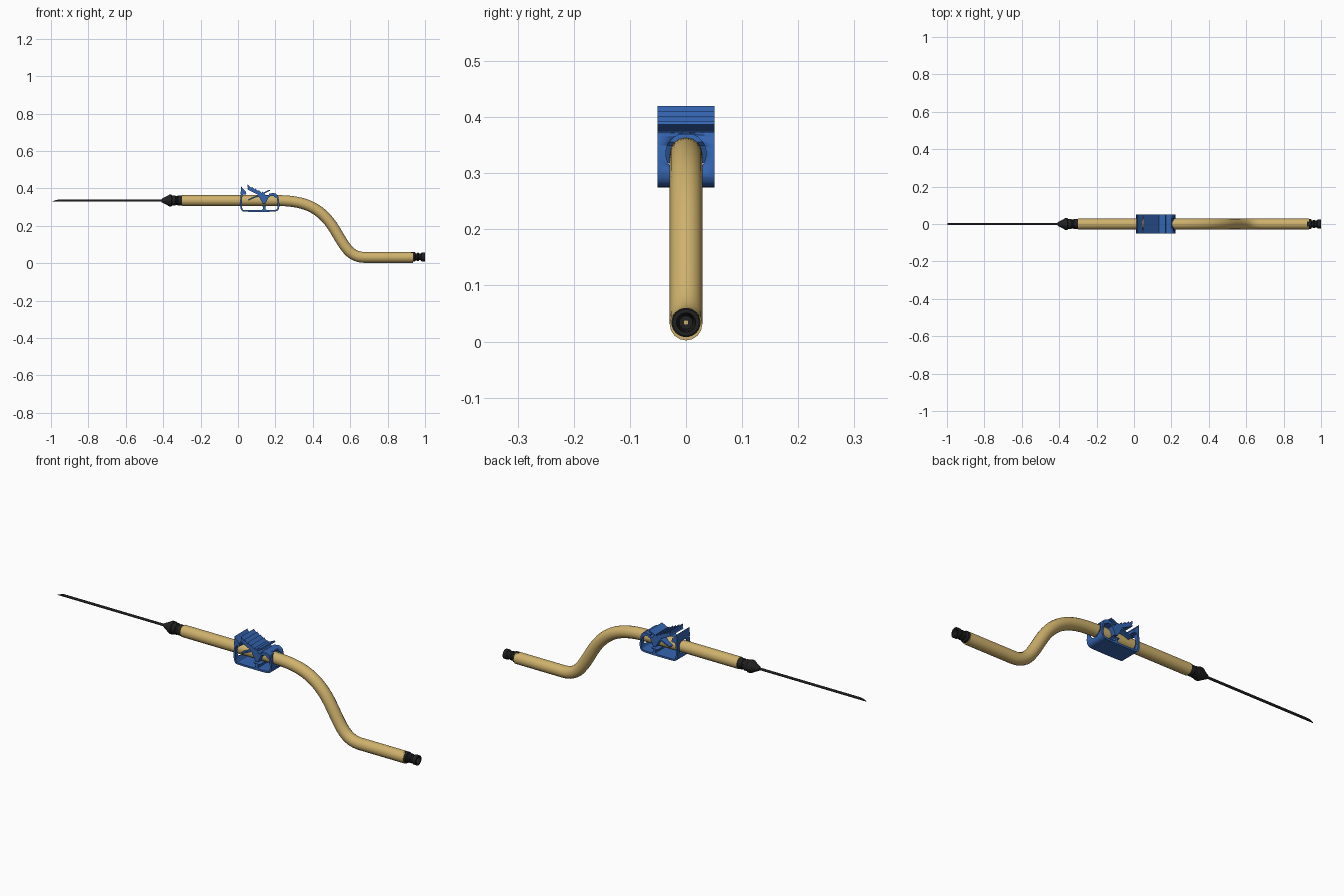
import bpy, bmesh, math
from mathutils import Vector

if "Cube" in bpy.data.objects:
    bpy.data.objects.remove(bpy.data.objects["Cube"])


def material(name, rgb):
    m = bpy.data.materials.new(name)
    m.diffuse_color = (*rgb, 1)
    m.use_nodes = True
    m.node_tree.nodes["Principled BSDF"].inputs["Base Color"].default_value = m.diffuse_color
    return m


GOLD = material("amber_rubber", (0.62, 0.44, 0.15))
BLUE = material("blue_plastic", (0.035, 0.13, 0.44))
BLACK = material("black_plastic", (0.015, 0.015, 0.016))
ZT, ZL = 0.335, 0.031      # upper and lower tube centre heights


def finish(name, bm, mat, angle=35):
    bmesh.ops.remove_doubles(bm, verts=bm.verts, dist=1e-5)
    bmesh.ops.recalc_face_normals(bm, faces=bm.faces)
    me = bpy.data.meshes.new(name)
    bm.to_mesh(me)
    bm.free()
    ob = bpy.data.objects.new(name, me)
    bpy.context.collection.objects.link(ob)
    me.materials.append(mat)
    activate(ob)
    bpy.ops.object.shade_smooth_by_angle(angle=math.radians(angle))
    return ob


def activate(ob):
    bpy.ops.object.select_all(action='DESELECT')
    ob.select_set(True)
    bpy.context.view_layer.objects.active = ob


def lathe(name, prof, z, mat, n=32):
    """Revolve (x, radius) pairs about a line parallel to x."""
    bm = bmesh.new()
    rings = [[bm.verts.new((x, r * math.cos(2 * math.pi * i / n),
                            z + r * math.sin(2 * math.pi * i / n)))
              for i in range(n)] for x, r in prof]
    for a, b in zip(rings, rings[1:]):
        for i in range(n):
            j = (i + 1) % n
            bm.faces.new((a[i], a[j], b[j], b[i]))
    return finish(name, bm, mat)


def extrude(name, outline, half, mat=BLUE):
    """Extrude an x/z outline across y."""
    bm = bmesh.new()
    f = bm.faces.new([bm.verts.new((x, -half, z)) for x, z in outline])
    ext = bmesh.ops.extrude_face_region(bm, geom=[f])
    vs = [g for g in ext['geom'] if isinstance(g, bmesh.types.BMVert)]
    bmesh.ops.translate(bm, verts=vs, vec=(0, 2 * half, 0))
    return finish(name, bm, mat)


def ribbon(path, t, rounds=2):
    """Outline of a strip of thickness t along a corner-rounded path."""
    p = [Vector(v) for v in path]
    for _ in range(rounds):
        q = [p[0]]
        for a, b in zip(p, p[1:]):
            q += [a.lerp(b, 0.25), a.lerp(b, 0.75)]
        p = q + [p[-1]]
    left, right = [], []
    for i, v in enumerate(p):
        d = (p[min(i + 1, len(p) - 1)] - p[max(i - 1, 0)]).normalized()
        n = Vector((-d.y, d.x)) * t / 2
        left.append(v + n)
        right.append(v - n)
    return left + right[::-1]


# Bent rubber tube
cu = bpy.data.curves.new("tube", 'CURVE')
cu.dimensions = '3D'
cu.bevel_depth = 0.029
cu.bevel_resolution = 6
cu.resolution_u = 16
cu.use_fill_caps = True
sp = cu.splines.new('BEZIER')
path = [((-0.40, ZT), (-0.30, ZT), (-0.15, ZT)),
        ((0.05, ZT), (0.20, ZT), (0.34, ZT)),
        ((0.44, 0.31), (0.52, 0.175), (0.575, 0.082)),
        ((0.60, ZL), (0.68, ZL), (0.75, ZL)),
        ((0.85, ZL), (0.935, ZL), (0.95, ZL))]
sp.bezier_points.add(len(path) - 1)
for bp, (l, c, r) in zip(sp.bezier_points, path):
    bp.handle_left_type = bp.handle_right_type = 'FREE'
    bp.handle_left, bp.co, bp.handle_right = [(x, 0, z) for x, z in (l, c, r)]
tube = bpy.data.objects.new("tube", cu)
bpy.context.collection.objects.link(tube)
cu.materials.append(GOLD)
activate(tube)
bpy.ops.object.convert(target='MESH')
bpy.ops.object.shade_smooth_by_angle(angle=math.radians(35))

# Needle hub with collar and cone
lathe("needle_hub", [(-0.295, 0), (-0.295, 0.026), (-0.322, 0.026), (-0.325, 0.023),
                     (-0.332, 0.023), (-0.335, 0.027), (-0.352, 0.027), (-0.355, 0.031),
                     (-0.368, 0.031), (-0.385, 0.021), (-0.403, 0.012),
                     (-0.41, 0.008), (-0.41, 0)], ZT, BLACK)

# Needle with a bevelled tip
needle = lathe("needle", [(-0.40, 0), (-0.40, 0.006), (-0.99, 0.006), (-0.99, 0)],
               ZT, BLACK, 16)
for v in needle.data.vertices:
    if v.co.x < -0.9:
        v.co.x = -0.98 + (v.co.z - ZT) / 0.006 * 0.02

# Connector at the lower end, with recess and inner bore
ZC = 0.034
lathe("end_connector", [(0.925, 0), (0.925, 0.026), (0.946, 0.026), (0.95, 0.019),
                        (0.956, 0.019), (0.959, 0.022), (0.966, 0.022), (0.969, 0.018),
                        (0.976, 0.018), (0.982, 0.024), (1.0, 0.024), (1.0, 0.017),
                        (0.96, 0.012), (0.96, 0)], ZC, BLACK)
lathe("connector_bore", [(0.955, 0), (0.955, 0.004), (0.962, 0.004), (0.962, 0)],
      ZC, GOLD, 16)

# Clamp frame: catch, front wall, floor and rounded hinge end
W = 0.051
frame = extrude("clamp_frame", ribbon([
    (0.044, 0.372), (0.024, 0.376), (0.016, 0.350), (0.016, 0.282), (0.045, 0.279),
    (0.19, 0.279), (0.217, 0.285), (0.216, 0.335), (0.205, 0.372), (0.165, 0.368)],
    0.009), W)
cutter = lathe("tube_hole_cutter", [(-0.05, 0), (-0.05, 0.036), (0.3, 0.036), (0.3, 0)],
               ZT, BLUE)
cutter.hide_render = True
mod = frame.modifiers.new("tube_holes", 'BOOLEAN')
mod.operation, mod.object, mod.solver = 'DIFFERENCE', cutter, 'EXACT'
activate(frame)
bpy.ops.object.modifier_apply(modifier=mod.name)
bpy.data.objects.remove(cutter)

# Catch hook above the front wall
extrude("clamp_catch", [(0.014, 0.366), (0.016, 0.412), (0.023, 0.402), (0.042, 0.384),
                        (0.044, 0.368)], W)

# Pressing arm, springing back from the hinge end
extrude("clamp_arm", ribbon([(0.205, 0.352), (0.185, 0.369), (0.15, 0.352),
                             (0.10, 0.374), (0.052, 0.398)], 0.009, 1), W)

# Stepped finger grip along the arm
for i in range(5):
    x, z = 0.052 + i * 0.019, 0.420 - i * 0.009
    extrude(f"grip_ridge_{i + 1}", [(x, z), (x + 0.030, z - 0.028),
                                    (x + 0.022, z - 0.034), (x, z - 0.016)], W)

# Brace, upper jaw and lower anvil that pinch the tube
extrude("clamp_brace", ribbon([(0.055, 0.338), (0.11, 0.362), (0.17, 0.390)], 0.007, 0), W)
extrude("upper_jaw", [(0.105, 0.368), (0.165, 0.356), (0.147, 0.318), (0.133, 0.318)], W)
extrude("lower_anvil", [(0.120, 0.281), (0.160, 0.281), (0.147, 0.289), (0.146, 0.302),
                        (0.158, 0.308), (0.120, 0.308), (0.134, 0.302), (0.133, 0.289)], W)
